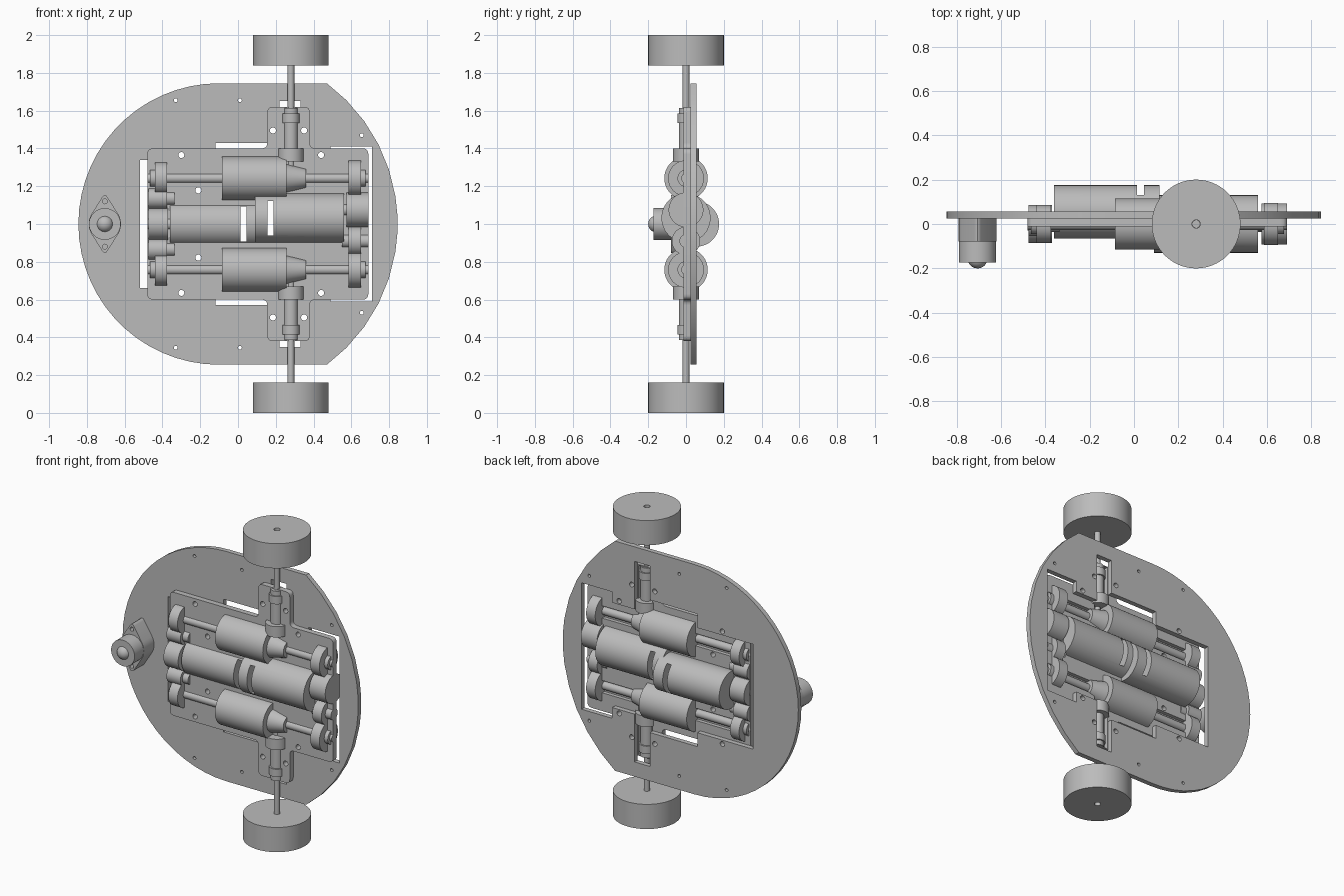
import bpy
from math import sin, cos, pi, radians
from mathutils import Vector

cube = bpy.data.objects.get("Cube")
if cube:
    bpy.data.objects.remove(cube)

grey = bpy.data.materials.new("plain grey")
grey.use_nodes = True
color = (0.5, 0.5, 0.5, 1)
grey.diffuse_color = color
grey.node_tree.nodes["Principled BSDF"].inputs["Base Color"].default_value = color

MID = 1.0
UPRIGHT = (pi / 2, 0, 0)
parts = []


def finish(ob, name):
    ob.name = name
    ob.data.materials.clear()
    ob.data.materials.append(grey)
    parts.append(ob)
    return ob


def cyl(name, axis, a, b, c1, c2, r, r2=None, seg=48):
    """Cylinder or cone from a to b along an axis; c1, c2 are the other two coordinates."""
    m = (a + b) / 2
    loc, rot = {"x": ((m, c1, c2), (0, pi / 2, 0)),
                "y": ((c1, m, c2), (-pi / 2, 0, 0)),
                "z": ((c1, c2, m), (0, 0, 0))}[axis]
    bpy.ops.mesh.primitive_cone_add(vertices=seg, radius1=r, radius2=r if r2 is None else r2,
                                    depth=b - a, location=loc, rotation=rot)
    return finish(bpy.context.object, name)


def ring(x, z, r, seg=20):
    return [(x + r * cos(2 * pi * i / seg), z + r * sin(2 * pi * i / seg)) for i in range(seg)]


def mirrored(upper):
    """Close an upper half outline with its reflection about the middle height."""
    return upper + [(x, 2 * MID - z) for x, z in reversed(upper)]


def rounded(pts, r, steps=4):
    out = []
    for i, p in enumerate(pts):
        p = Vector(p)
        a = p + (Vector(pts[i - 1]) - p).normalized() * r
        b = p + (Vector(pts[(i + 1) % len(pts)]) - p).normalized() * r
        for k in range(steps + 1):
            t = k / steps
            out.append(tuple(a * (1 - t) ** 2 + p * 2 * t * (1 - t) + b * t * t))
    return out


def plate(name, outlines, a, b, rot=UPRIGHT, loc=None):
    """Flat sheet with holes, extruded from depth a to depth b."""
    cu = bpy.data.curves.new(name, "CURVE")
    cu.dimensions = "2D"
    cu.fill_mode = "BOTH"
    cu.extrude = (b - a) / 2
    for pts in outlines:
        sp = cu.splines.new("POLY")
        sp.points.add(len(pts) - 1)
        for q, (x, z) in zip(sp.points, pts):
            q.co = (x, z, 0, 1)
        sp.use_cyclic_u = True
    ob = bpy.data.objects.new(name, cu)
    bpy.context.collection.objects.link(ob)
    ob.rotation_euler = rot
    ob.location = loc or (0, (a + b) / 2, 0)
    bpy.ops.object.select_all(action="DESELECT")
    ob.select_set(True)
    bpy.context.view_layer.objects.active = ob
    bpy.ops.object.convert(target="MESH")
    return finish(bpy.context.object, name)


def cut(targets, lo, hi):
    """Subtract a box from each target."""
    lo, hi = Vector(lo), Vector(hi)
    bpy.ops.mesh.primitive_cube_add(size=1, location=(lo + hi) / 2)
    box = bpy.context.object
    box.scale = hi - lo
    box.hide_render = True
    for t in targets:
        mod = t.modifiers.new("slot", "BOOLEAN")
        mod.operation, mod.solver, mod.object = "DIFFERENCE", "EXACT", box
        bpy.context.view_layer.objects.active = t
        bpy.ops.object.modifier_apply(modifier=mod.name)
    bpy.data.objects.remove(box)


# Base plate: round left, flat top and bottom, shallow arc on the right
left = [(-0.1 - 0.745 * cos(radians(t)), MID + 0.745 * sin(radians(t))) for t in range(0, 91, 6)]
right = [(-0.0825 + 0.9275 * cos(radians(t)), MID + 0.9275 * sin(radians(t)))
         for t in (53.4, 45, 36, 27, 18, 9, 3)]
opening = mirrored([(-0.52, 1.34), (-0.12, 1.34), (-0.12, 1.43), (0.22, 1.43), (0.22, 1.65),
                    (0.33, 1.65), (0.33, 1.34), (0.49, 1.34), (0.49, 1.41), (0.71, 1.41)])
small = [(-0.33, 1.655), (0.01, 1.655), (0.655, 1.47)]
screws = [(-0.3, 1.365), (0.44, 1.365), (0.185, 1.495), (0.35, 1.495)]


def holes(spots, r):
    return [ring(x, z, r) for sx, sz in spots for x, z in ((sx, sz), (sx, 2 * MID - sz))]


plate("base_plate", [mirrored(left[1:] + right)[:] + [(-0.845, MID)], opening]
      + holes(small, 0.01) + holes(screws, 0.016), 0.025, 0.056)

# Drive tray in front of the base plate
tray_outline = mirrored([(-0.48, 1.4), (0.155, 1.4), (0.155, 1.62), (0.38, 1.62),
                         (0.38, 1.4), (0.69, 1.4)])
tray = plate("drive_tray", [rounded(tray_outline, 0.03)]
             + holes(screws + [(-0.21, 1.178)], 0.016), -0.012, 0.024)

# Central motors with a slit through each
motor_a = cyl("left_motor", "x", -0.36, 0.115, 0.055, 1.0, 0.12)
motor_b = cyl("right_motor", "x", 0.09, 0.56, 0, 1.032, 0.13)
cut([motor_a, tray], (0.013, -0.3, 0.907), (0.045, 0.3, 1.093))
cut([motor_b, tray], (0.155, -0.3, 0.94), (0.187, 0.3, 1.122))
cyl("left_motor_hub", "x", -0.48, -0.36, 0, 1.0, 0.03)
cyl("right_motor_hub", "x", 0.56, 0.69, 0, 1.075, 0.03)

# Middle gears on both ends
cyl("left_center_gear", "x", -0.475, -0.37, 0, 1.0, 0.085)
cyl("right_center_gear", "x", 0.575, 0.69, 0, 1.075, 0.092)
cyl("right_idler_gear", "x", 0.585, 0.65, 0, 0.91, 0.075)
cyl("right_idler_hub", "x", 0.55, 0.69, 0, 0.91, 0.035)

for side, s in (("upper", 1), ("lower", -1)):
    z = MID + s * 0.242

    def span(a, b):
        return sorted((MID + s * a, MID + s * b))

    # Pockets in the back of the tray for shaft and axle
    cut([tray], (-0.47, 0.0, z - 0.04), (0.68, 0.1, z + 0.04))
    lo, hi = span(0.242, 0.615)
    cut([tray], (0.225, 0.0, lo), (0.325, 0.1, hi))

    # Geared motor, its shaft and end gears
    cyl(side + "_drum", "x", -0.085, 0.258, 0, z, 0.115)
    cyl(side + "_shaft", "x", -0.48, 0.69, 0, z, 0.026, seg=24)
    cyl(side + "_left_gear", "x", -0.44, -0.375, 0, z, 0.085)
    cyl(side + "_left_gear_hub", "x", -0.465, -0.44, 0, z, 0.045)
    cyl(side + "_right_gear", "x", 0.585, 0.65, 0, z, 0.095)
    cyl(side + "_right_gear_hub", "x", 0.65, 0.675, 0, z, 0.045)
    cyl(side + "_left_idler", "x", -0.475, -0.375, 0, MID + s * 0.135, 0.055)
    cyl(side + "_left_idler_hub", "x", -0.375, -0.335, 0, MID + s * 0.135, 0.035)

    # Bevel gears joining shaft and axle
    cyl(side + "_shaft_bevel", "x", 0.258, 0.36, 0, z, 0.075, 0.05)
    cyl(side + "_axle_bevel", "z", *span(0.33, 0.4), 0.28, 0, 0.068)

    # Axle, bearing sleeve and collar
    cyl(side + "_axle", "z", *span(0.25, 0.98), 0.28, 0, 0.018, seg=24)
    cyl(side + "_bearing", "z", *span(0.4, 0.615), 0.28, 0, 0.037)
    cyl(side + "_collar", "z", *span(0.535, 0.585), 0.28, 0, 0.046)

    # Wheel with a bore
    plate(side + "_wheel", [ring(0, 0, 0.2, 64), ring(0, 0, 0.019)], -0.08, 0.08,
          (0, 0, 0), (0.28, 0, MID + s * 0.92))

# Caster: diamond mount with screw holes, round housing, ball
cx = -0.705
diamond = [(cx, 1.165), (cx + 0.085, 1.03), (cx + 0.085, 0.97),
           (cx, 0.835), (cx - 0.085, 0.97), (cx - 0.085, 1.03)]
plate("caster_mount", [rounded(diamond, 0.028)] + holes([(cx, 1.12)], 0.013), -0.08, 0.025)
cyl("caster_housing", "y", -0.173, -0.08, cx, 1.0, 0.084)
bpy.ops.mesh.primitive_uv_sphere_add(segments=32, ring_count=16, radius=0.045,
                                     location=(cx, -0.155, 1.0))
finish(bpy.context.object, "caster_ball")

# Smooth round sides, keep edges crisp
bpy.ops.object.select_all(action="DESELECT")
for ob in parts:
    ob.select_set(True)
bpy.context.view_layer.objects.active = parts[0]
bpy.ops.object.shade_smooth_by_angle(angle=radians(30))
